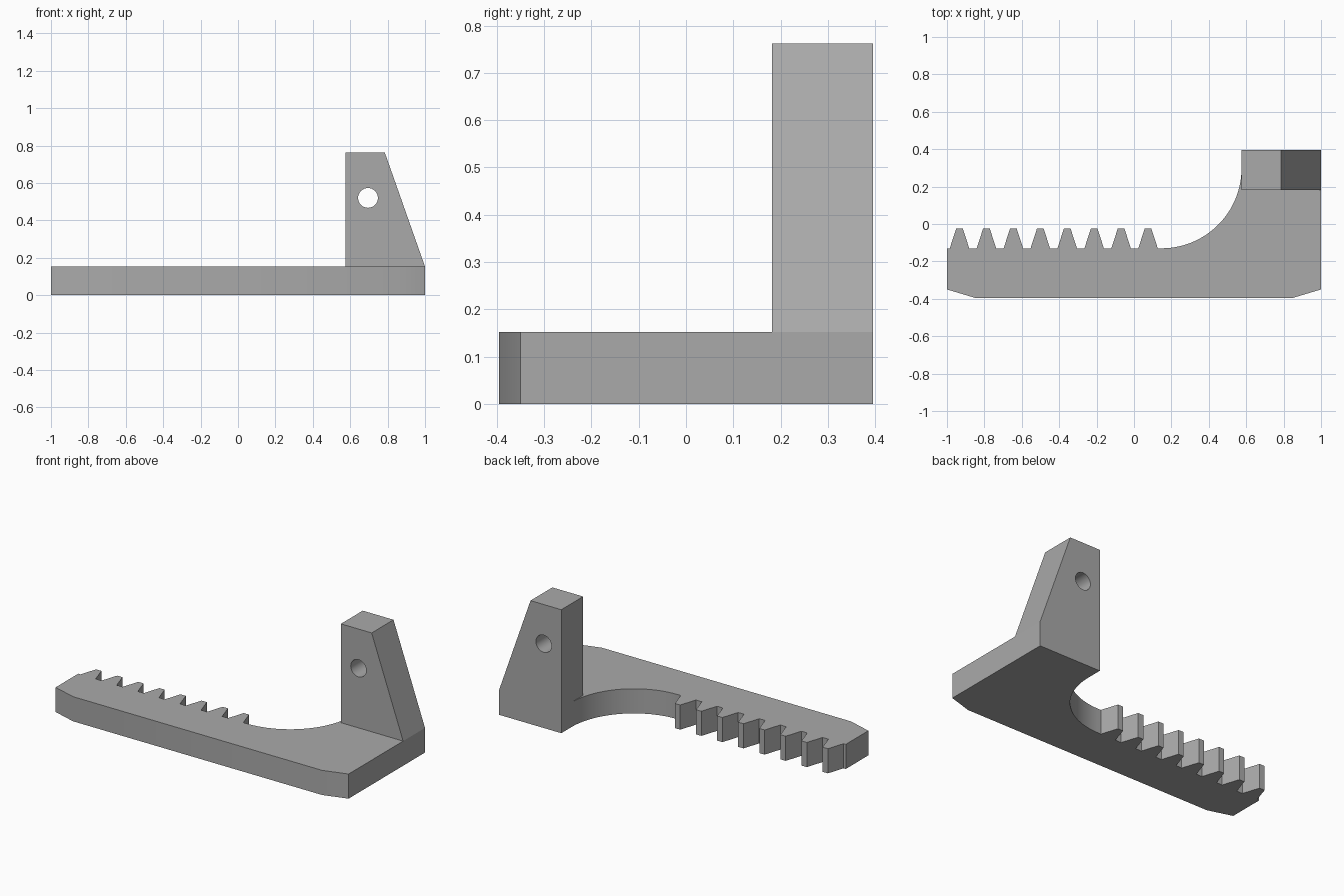
import bpy
import bmesh
import math
from mathutils import Matrix

cube = bpy.data.objects.get("Cube")
if cube:
    bpy.data.objects.remove(cube)

grey = bpy.data.materials.new("plain grey")
grey.use_nodes = True
grey.diffuse_color = (0.4, 0.4, 0.4, 1)
grey.node_tree.nodes["Principled BSDF"].inputs["Base Color"].default_value = (0.4, 0.4, 0.4, 1)


def prism(name, outline, depth, matrix):
    """Extrude a flat outline along its local z, then place it."""
    bm = bmesh.new()
    face = bm.faces.new([bm.verts.new((u, v, 0)) for u, v in outline])
    side = bmesh.ops.extrude_face_region(bm, geom=[face])["geom"]
    tops = [g for g in side if isinstance(g, bmesh.types.BMVert)]
    bmesh.ops.translate(bm, verts=tops, vec=(0, 0, depth))
    bmesh.ops.transform(bm, matrix=matrix, verts=bm.verts)
    bmesh.ops.recalc_face_normals(bm, faces=bm.faces)
    mesh = bpy.data.meshes.new(name)
    bm.to_mesh(mesh)
    bm.free()
    mesh.materials.append(grey)
    obj = bpy.data.objects.new(name, mesh)
    bpy.context.collection.objects.link(obj)
    return obj


def combine(target, tool, operation):
    """Apply a boolean and discard the tool."""
    mod = target.modifiers.new(operation.lower(), "BOOLEAN")
    mod.operation, mod.object, mod.solver = operation, tool, "EXACT"
    bpy.context.view_layer.objects.active = target
    bpy.ops.object.modifier_apply(modifier=mod.name)
    bpy.data.objects.remove(tool)


def arc(cx, cy, r, start, end, steps):
    angles = [math.radians(start + (end - start) * i / steps) for i in range(steps + 1)]
    return [(cx + r * math.cos(a), cy + r * math.sin(a)) for a in angles]


thick, back, root, tip = 0.152, 0.395, -0.13, -0.025

# Toothed base plate: teeth run left to right, then the curved corner
outline = [(-0.85, -back), (-1, -0.35), (-1, root)]
for i in range(8):
    x = -0.933 + 0.144 * i
    outline += [(x - 0.052, root), (x - 0.018, tip), (x + 0.018, tip), (x + 0.052, root)]
outline += arc(0.147, root + 0.428, 0.428, -90, 0, 32)
outline += [(0.575, back), (1, back), (1, -0.35), (0.85, -back)]
rack = prism("toothed_bracket", outline, thick, Matrix())

# Tapered upright with a round hole, drawn in the front plane
upright_plane = Matrix.Translation((0, back, 0)) @ Matrix.Rotation(math.pi / 2, 4, "X")
upright = prism("upright", [(0.575, thick), (1, thick), (0.785, 0.762), (0.575, 0.762)],
                0.213, upright_plane)
hole = prism("hole_cutter", arc(0.695, 0.52, 0.053, 0, 348.75, 31), 1,
             Matrix.Translation((0, 0.3, 0)) @ upright_plane)
combine(upright, hole, "DIFFERENCE")
combine(rack, upright, "UNION")

# Smooth curved walls, crisp corners
bpy.ops.object.select_all(action="DESELECT")
rack.select_set(True)
bpy.context.view_layer.objects.active = rack
bpy.ops.object.shade_smooth_by_angle(angle=math.radians(25))
